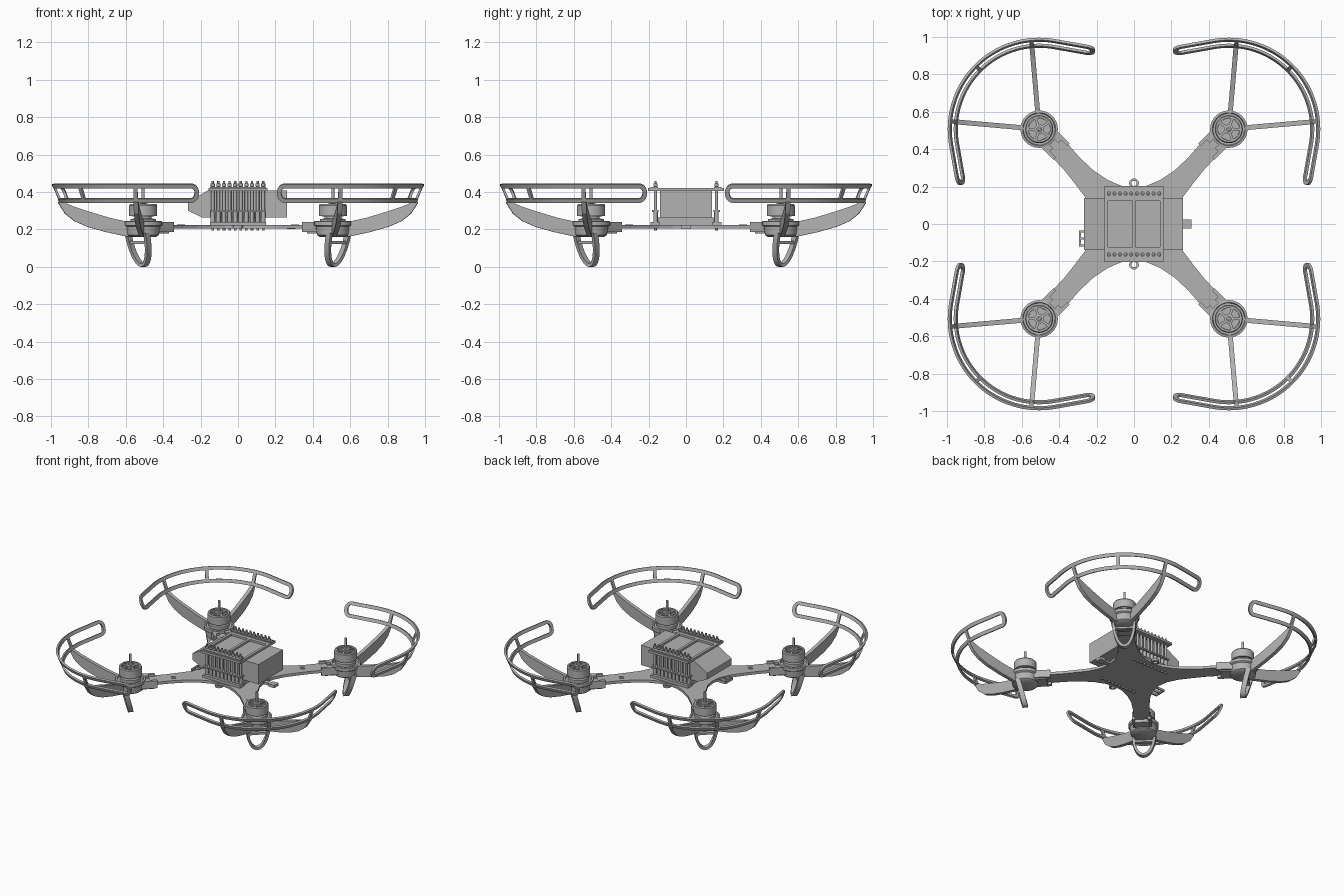
import bpy, bmesh, math
from mathutils import Vector, Matrix

old = bpy.data.objects.get("Cube")
if old:
    bpy.data.objects.remove(old, do_unlink=True)

grey = bpy.data.materials.new("frame_grey")
grey.use_nodes = True
COLOR = (0.45, 0.45, 0.45, 1)
grey.diffuse_color = COLOR
grey.node_tree.nodes["Principled BSDF"].inputs["Base Color"].default_value = COLOR

UP = Vector((0, 0, 1))
HUB = Vector((0.507, 0.507, 0))      # rotor centre of the back left corner
OUT = Vector((1, 1, 0)).normalized()
SIDE = Vector((-1, 1, 0)).normalized()
DIAG = math.radians(45)


def finish(bm, name, mirror="", smooth=False):
    """Turn a bmesh into an object, mirrored across the given world axes."""
    bmesh.ops.recalc_face_normals(bm, faces=bm.faces)
    mesh = bpy.data.meshes.new(name)
    bm.to_mesh(mesh)
    bm.free()
    ob = bpy.data.objects.new(name, mesh)
    bpy.context.collection.objects.link(ob)
    mesh.materials.append(grey)
    if smooth:
        bpy.context.view_layer.objects.active = ob
        ob.select_set(True)
        bpy.ops.object.shade_smooth_by_angle(angle=math.radians(35))
        ob.select_set(False)
    if mirror:
        mod = ob.modifiers.new("mirror", "MIRROR")
        mod.use_axis = ["X" in mirror, "Y" in mirror, False]
        mod.use_mirror_merge = False
    return ob


def add_box(bm, center, size, turn=0.0):
    m = Matrix.Translation(center) @ Matrix.Rotation(turn, 4, "Z") @ Matrix.Diagonal((*size, 1))
    bmesh.ops.create_cube(bm, size=1, matrix=m)


def add_lathe(bm, profile, center, steps=32, closed=False):
    """Spin (radius, height) pairs about a vertical axis."""
    rings = [[bm.verts.new(center + Vector((r * math.cos(a), r * math.sin(a), z)))
              for a in (2 * math.pi * i / steps for i in range(steps))] for r, z in profile]
    pairs = list(zip(rings, rings[1:] + rings[:1])) if closed else list(zip(rings, rings[1:]))
    for low, high in pairs:
        for i in range(steps):
            j = (i + 1) % steps
            bm.faces.new((low[i], low[j], high[j], high[i]))
    if not closed:
        bm.faces.new(rings[0])
        bm.faces.new(rings[-1])


def add_slab(bm, points, depth):
    """Extrude a flat outline."""
    face = bm.faces.new([bm.verts.new(p) for p in points])
    moved = bmesh.ops.extrude_face_region(bm, geom=[face])["geom"]
    bmesh.ops.translate(bm, vec=depth, verts=[v for v in moved if isinstance(v, bmesh.types.BMVert)])


def add_sweep(bm, points, normals, width, thick, closed=False):
    """Sweep a rectangle, thick along the normals, along a path."""
    n, rings = len(points), []
    for i, p in enumerate(points):
        a = points[(i - 1) % n] if closed or i else p
        b = points[(i + 1) % n] if closed or i < n - 1 else p
        nor = normals[i].normalized()
        bi = (b - a).normalized().cross(nor).normalized()
        rings.append([bm.verts.new(p + nor * u * thick / 2 + bi * v * width / 2)
                      for u, v in ((1, 1), (1, -1), (-1, -1), (-1, 1))])
    for i in range(n if closed else n - 1):
        r, s = rings[i], rings[(i + 1) % n]
        for k in range(4):
            bm.faces.new((r[k], r[(k + 1) % 4], s[(k + 1) % 4], s[k]))
    if not closed:
        bm.faces.new(rings[0])
        bm.faces.new(rings[-1])


# Rotor guard: a leaning loop of two rails that runs straight near its ends
R, BEND = 0.478, math.radians(55)
TIP = R * BEND + 0.18


def guard_point(s, h):
    angle = max(-BEND, min(BEND, s / R))
    n = Matrix.Rotation(angle, 3, "Z") @ OUT
    rest = s - angle * R
    p = HUB + n * (R - 0.032 * (1 - h)) + UP.cross(n) * rest + UP * (0.354 + 0.078 * h)
    return p, n * 0.078 - UP * 0.032


bm = bmesh.new()
COUNT = 48
run = [TIP * (2 * i / COUNT - 1) for i in range(COUNT + 1)]
turn = [math.radians(a) for a in (60, 35, 12, -12, -35, -60)]
loop = [guard_point(s, 1) for s in run]
loop += [guard_point(TIP + 0.03 * math.cos(a), 0.5 + 0.5 * math.sin(a)) for a in turn]
loop += [guard_point(s, 0) for s in reversed(run)]
loop += [guard_point(-TIP - 0.03 * math.cos(a), 0.5 + 0.5 * math.sin(a)) for a in reversed(turn)]
add_sweep(bm, [p for p, _ in loop], [n for _, n in loop], 0.024, 0.014, closed=True)
for deg in (-40, 0, 40):
    ends = [guard_point(R * math.radians(deg), h) for h in (0, 1)]
    add_sweep(bm, [p for p, _ in ends], [n for _, n in ends], 0.022, 0.012)
finish(bm, "rotor_guards", "XY", smooth=True)

# Curved arms that hold each guard
bm = bmesh.new()
ARM = [(0.08, 0.16), (0.2, 0.186), (0.3, 0.214), (0.37, 0.245), (0.42, 0.285), (0.458, 0.345),
       (0.44, 0.352), (0.38, 0.325), (0.29, 0.295), (0.18, 0.262), (0.08, 0.24)]
for deg in (-40, 40):
    d = Matrix.Rotation(math.radians(deg), 3, "Z") @ OUT
    s = UP.cross(d) * 0.013
    add_slab(bm, [HUB + d * r + UP * z - s for r, z in ARM], 2 * s)
finish(bm, "guard_arms", "XY")

# Motor mount cup and the clamp that grips the frame arm
bm = bmesh.new()
add_lathe(bm, [(0.07, 0.16), (0.085, 0.17), (0.09, 0.215), (0.1, 0.222), (0.1, 0.243), (0.088, 0.246),
               (0.084, 0.236)], HUB)
finish(bm, "motor_mounts", "XY", smooth=True)
bm = bmesh.new()
add_box(bm, HUB - OUT * 0.1 + UP * 0.188, (0.09, 0.1, 0.022), DIAG)
for side in (-1, 1):
    add_box(bm, HUB - OUT * 0.115 + SIDE * 0.052 * side + UP * 0.212, (0.11, 0.02, 0.054), DIAG)
    add_box(bm, HUB - OUT * 0.1 + SIDE * 0.035 * side + UP * 0.232, (0.05, 0.03, 0.014), DIAG)
finish(bm, "arm_clamps", "XY")

# Landing legs: a narrow hoop leaning inward at its foot
bm = bmesh.new()
sweep = [math.pi * i / 20 for i in range(21)]
hoop = [HUB + SIDE * 0.07 * math.cos(a) + OUT * 0.045 * (1 - math.sin(a)) + UP * (0.18 - 0.171 * math.sin(a))
        for a in sweep]
add_sweep(bm, hoop, [OUT] * len(hoop), 0.018, 0.034)
add_box(bm, HUB + OUT * 0.03 + UP * 0.13, (0.025, 0.125, 0.014), DIAG)
finish(bm, "landing_legs", "XY", smooth=True)

# Motors: base, stator, vented bell and shaft
bm = bmesh.new()
add_lathe(bm, [(0.068, 0.236), (0.068, 0.256), (0.045, 0.258), (0.045, 0.268), (0.058, 0.27), (0.058, 0.31)], HUB)
add_lathe(bm, [(0.075, 0.272), (0.075, 0.328), (0.07, 0.335), (0.059, 0.335), (0.063, 0.272)], HUB, closed=True)
add_lathe(bm, [(0.026, 0.3), (0.026, 0.338), (0.014, 0.34), (0.014, 0.352), (0.008, 0.354), (0.008, 0.418)], HUB, 20)
for i in range(5):
    a = 2 * math.pi * i / 5
    add_box(bm, HUB + Vector((math.cos(a), math.sin(a), 0)) * 0.044 + UP * 0.328, (0.042, 0.014, 0.012), a)
finish(bm, "motors", "XY", smooth=True)

# Frame plate: concave cross with four arms
bm = bmesh.new()
QUARTER = [(0.215, 0), (0.225, 0.07), (0.262, 0.145), (0.315, 0.215), (0.375, 0.29), (0.44, 0.36), (0.5, 0.42),
           (0.42, 0.5), (0.36, 0.435), (0.29, 0.355), (0.215, 0.285), (0.14, 0.235), (0.07, 0.205), (0, 0.195)]
outline = QUARTER + [(-x, y) for x, y in QUARTER[-2::-1]]
outline += [(x, -y) for x, y in outline[-2:0:-1]]
add_slab(bm, [Vector((x, y, 0.204)) for x, y in outline], UP * 0.019)
finish(bm, "frame_plate")

# Small fasteners on the arms
bm = bmesh.new()
for side in (-1, 1):
    add_box(bm, OUT * 0.43 + SIDE * 0.012 * side + UP * 0.224, (0.03, 0.006, 0.006), DIAG)
finish(bm, "arm_slots", "XY")

# Battery: block with one bevelled end
bm = bmesh.new()
BATTERY = [(0.263, 0.263), (0.263, 0.407), (-0.163, 0.407), (-0.268, 0.345), (-0.268, 0.3), (-0.19, 0.263)]
add_slab(bm, [Vector((x, -0.14, z)) for x, z in BATTERY], Vector((0, 0.28, 0)))
finish(bm, "battery")

# Top plate with two windows
bm = bmesh.new()
for y in (-0.163, 0.163):
    add_box(bm, (0, y, 0.413), (0.316, 0.078, 0.016))
for x in (-0.149, 0, 0.149):
    add_box(bm, (x, 0, 0.413), (0.018, 0.25, 0.016))
finish(bm, "top_plate")

# Strips under and over the posts
bm = bmesh.new()
add_box(bm, (0, 0.17, 0.424), (0.3, 0.04, 0.008))
add_box(bm, (0, 0.165, 0.298), (0.3, 0.036, 0.01))
add_box(bm, (0, 0.165, 0.232), (0.3, 0.05, 0.018))
finish(bm, "post_strips", "Y")
bm = bmesh.new()
add_box(bm, (0, 0, 0.243), (0.28, 0.3, 0.04))
finish(bm, "battery_tray")

# Rows of standoff posts with sleeves and caps
bm = bmesh.new()
POST = [(0.007, 0.193), (0.007, 0.225), (0.012, 0.225), (0.012, 0.3), (0.009, 0.3), (0.009, 0.428),
        (0.011, 0.43), (0.011, 0.445), (0.006, 0.447), (0.006, 0.46)]
for i in range(10):
    add_lathe(bm, POST, Vector((0.03 * (i - 4.5), 0.163, 0)), 12)
finish(bm, "standoff_posts", "Y", smooth=True)

# Eyelets at front and back, side loop and plug
bm = bmesh.new()
ring = [(0.026, 0.206), (0.026, 0.221), (0.014, 0.221), (0.014, 0.206)]
add_lathe(bm, ring, Vector((0, 0.217, 0)), 20, closed=True)
finish(bm, "eyelets", "Y", smooth=True)
bm = bmesh.new()
for y in (-0.115, -0.078, -0.04):
    add_box(bm, (-0.25, y, 0.213), (0.08, 0.009, 0.016))
add_box(bm, (-0.288, -0.078, 0.213), (0.01, 0.084, 0.016))
finish(bm, "side_loop")
bm = bmesh.new()
add_box(bm, (0.25, 0, 0.213), (0.09, 0.03, 0.016))
add_box(bm, (0.285, 0, 0.213), (0.045, 0.048, 0.02))
finish(bm, "side_plug")
